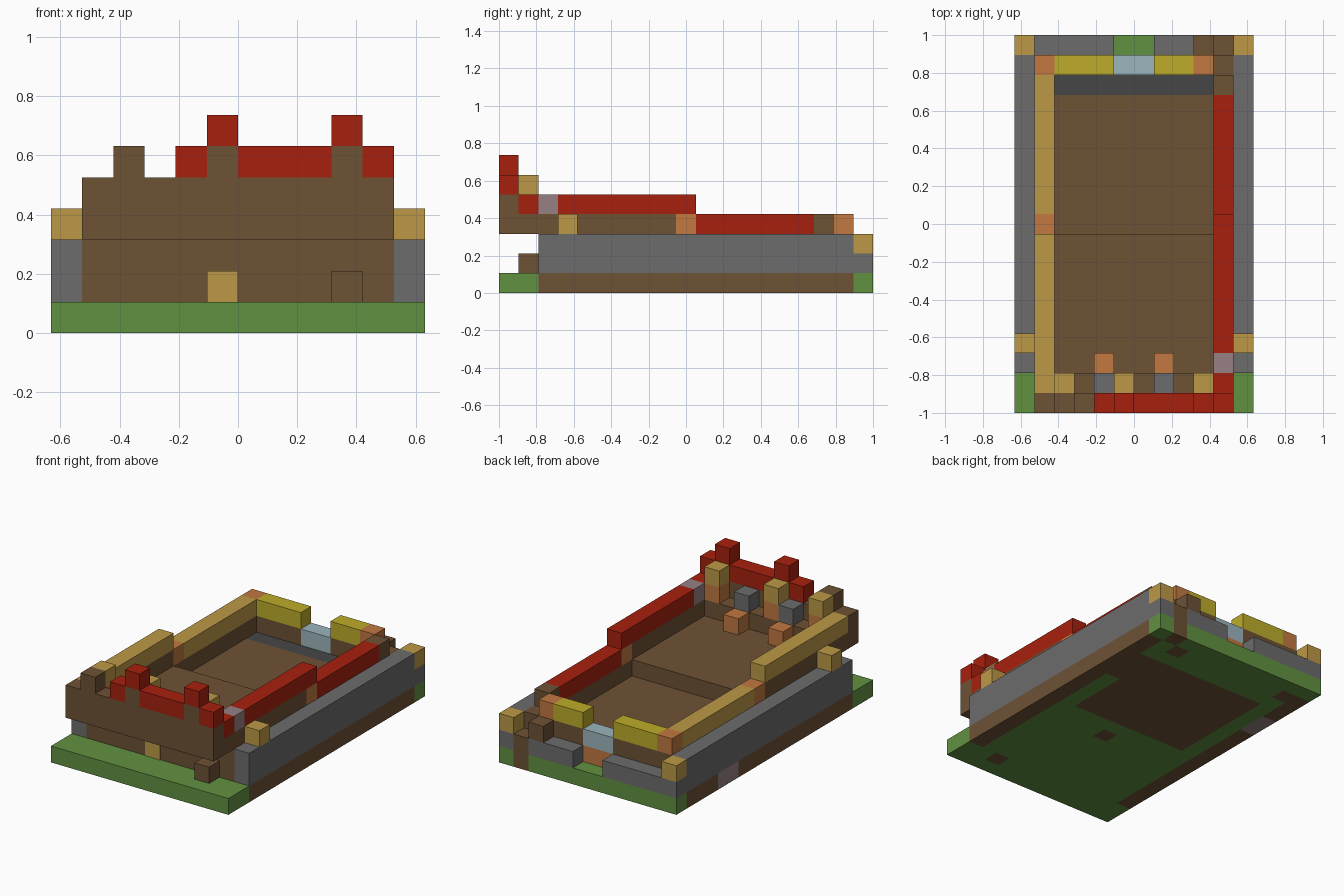
import bpy
import bmesh

if "Cube" in bpy.data.objects:
    bpy.data.objects.remove(bpy.data.objects["Cube"], do_unlink=True)

U = 2 / 19          # size of one block
HALF = 9.5          # half the depth, in blocks


def srgb(c):
    c /= 255
    return c / 12.92 if c <= 0.04045 else ((c + 0.055) / 1.055) ** 2.4


def make_material(name, rgb):
    m = bpy.data.materials.new(name)
    col = tuple(srgb(c) for c in rgb) + (1,)
    m.use_nodes = True
    m.diffuse_color = col
    bsdf = next(n for n in m.node_tree.nodes if n.type == 'BSDF_PRINCIPLED')
    bsdf.inputs["Base Color"].default_value = col
    bsdf.inputs["Roughness"].default_value = 0.9
    return m


palette = {
    "green": (97, 145, 65), "brown": (110, 82, 53), "tan": (188, 153, 70),
    "red": (167, 32, 14), "grey": (108, 108, 108), "dark_grey": (70, 70, 70),
    "yellow": (189, 172, 42), "pale_blue": (156, 181, 189),
    "orange": (194, 120, 64), "mauve": (150, 128, 132),
}
mats = {n: make_material(n, c) for n, c in palette.items()}


def finish(name, bm, colours):
    bmesh.ops.recalc_face_normals(bm, faces=bm.faces)
    me = bpy.data.meshes.new(name)
    bm.to_mesh(me)
    bm.free()
    for c in colours:
        me.materials.append(mats[c])
    ob = bpy.data.objects.new(name, me)
    bpy.context.scene.collection.objects.link(ob)
    return ob


def box(name, colour, x, y, z):
    """Box over block ranges; x from the centre, y from the front, z from the ground."""
    bm = bmesh.new()
    bmesh.ops.create_cube(bm, size=1)
    for v in bm.verts:
        v.co.x = (x[0] if v.co.x < 0 else x[1]) * U
        v.co.y = ((y[0] if v.co.y < 0 else y[1]) - HALF) * U
        v.co.z = (z[0] if v.co.z < 0 else z[1]) * U
    return finish(name, bm, [colour])


def block(name, colour, x, y, z):
    return box(name, colour, (x, x + 1), (y, y + 1), (z, z + 1))


# Ground slab, one face per block, with brown and mauve blocks let in
def slab_colour(x, j):
    if x < -5 and 13 <= j < 15:
        return 2
    edge = abs(x) > 5 and 2 <= j < 18
    pit = abs(x) < 4 and 9 <= j < 16
    beside_pit = 4 < x < 5 and 13 <= j < 16
    singles = (int(x // 1), int(j)) in {(0, 7), (3, 1), (-5, 17), (4, 18), (3, 17)}
    return 1 if edge or pit or beside_pit or singles else 0


bm = bmesh.new()
bmesh.ops.create_grid(bm, x_segments=12, y_segments=19, size=1)
for v in bm.verts:
    v.co.x *= 6 * U
top = bmesh.ops.extrude_face_region(bm, geom=bm.faces[:])
for v in top["geom"]:
    if isinstance(v, bmesh.types.BMVert):
        v.co.z = U
bmesh.ops.recalc_face_normals(bm, faces=bm.faces)
for f in bm.faces:
    p = f.calc_center_median() / U - f.normal * 0.5
    f.material_index = slab_colour(p.x, p.y + HALF)
finish("ground_slab", bm, ["green", "brown", "mauve"])

# Outer side walls with corner and front blocks
for side, x in (("right", -6), ("left", 5)):
    xs = (x, x + 1)
    box(side + "_outer_wall", "grey", xs, (2, 18), (1, 3))
    block(side + "_back_corner_foot", "grey", x, 18, 1)
    block(side + "_back_corner_cap", "tan", x, 18, 2)
    block(side + "_wall_post", "tan", x, 3, 3)

# Inner floors and lower walls
box("front_floor", "brown", (-5, 5), (2, 9), (1, 3))
box("back_floor", "brown", (-4, 4), (9, 16), (1, 2))
box("back_floor_strip", "dark_grey", (-4, 4), (16, 17), (1, 2))
for side, x in (("right", -5), ("left", 4)):
    box(side + "_inner_wall", "brown", (x, x + 1), (9, 17), (1, 3))
    box(side + "_front_wall", "brown", (x, x + 1), (1, 9), (3, 4))
    block(side + "_wall_joint", "orange", x, 9, 3)
box("door_plate", "tan", (-1, 0), (1.95, 2), (1, 2))
block("front_step", "brown", 3, 1, 1)

# Upper side rails
box("right_back_rail", "tan", (-5, -4), (10, 17), (3, 4))
box("right_front_rail", "tan", (-5, -4), (1, 9), (4, 5))
box("left_back_rail", "red", (4, 5), (10, 16), (3, 4))
block("left_back_rail_end", "brown", 4, 16, 3)
box("left_front_rail", "red", (4, 5), (3, 10), (4, 5))
block("left_rail_link", "mauve", 4, 2, 4)
block("left_front_rail_end", "red", 4, 1, 4)

# Back wall with window and rails
for side, xs in (("right", (-5, -1)), ("left", (1, 5))):
    box(side + "_back_wall", "brown", xs, (17, 18), (1, 3))
box("window_sill", "orange", (-1, 1), (17, 18), (1, 2))
box("window", "pale_blue", (-1, 1), (17, 18), (2, 3))
box("right_back_beam", "yellow", (-4, -1), (17, 18), (3, 4))
box("left_back_beam", "yellow", (1, 3), (17, 18), (3, 4))
for side, x in (("right", -5), ("left", 3)):
    block(side + "_beam_end", "orange", x, 17, 3)

# Low ledges behind the back wall
box("right_back_ledge", "grey", (-5, -1), (18, 19), (1, 2))
box("left_back_ledge", "grey", (1, 4), (18, 19), (1, 2))
block("ledge_block", "brown", 3, 18, 2)
block("ledge_column", "brown", 4, 18, 1)

# Overhanging front wall and battlements
box("front_wall", "brown", (-5, 5), (0, 1), (3, 5))
box("front_deck", "brown", (-4, 4), (1, 2), (3, 4))
for i, xs in enumerate([(-2, -1), (0, 3), (4, 5)]):
    box(f"red_parapet_{i}", "red", xs, (0, 1), (5, 6))
for x in (-4, -1, 3):
    block(f"merlon_{x}", "brown", x, 0, 5)
    block(f"pillar_base_{x}", "orange", x, 1, 4)
    block(f"pillar_cap_{x}", "tan", x, 1, 5)
    if x > -4:
        block(f"merlon_cap_{x}", "red", x, 0, 6)

# Seats facing the floor
for x in (-2, 1):
    block(f"seat_back_{x}", "grey", x, 1, 4)
    block(f"seat_{x}", "orange", x, 2, 3)
